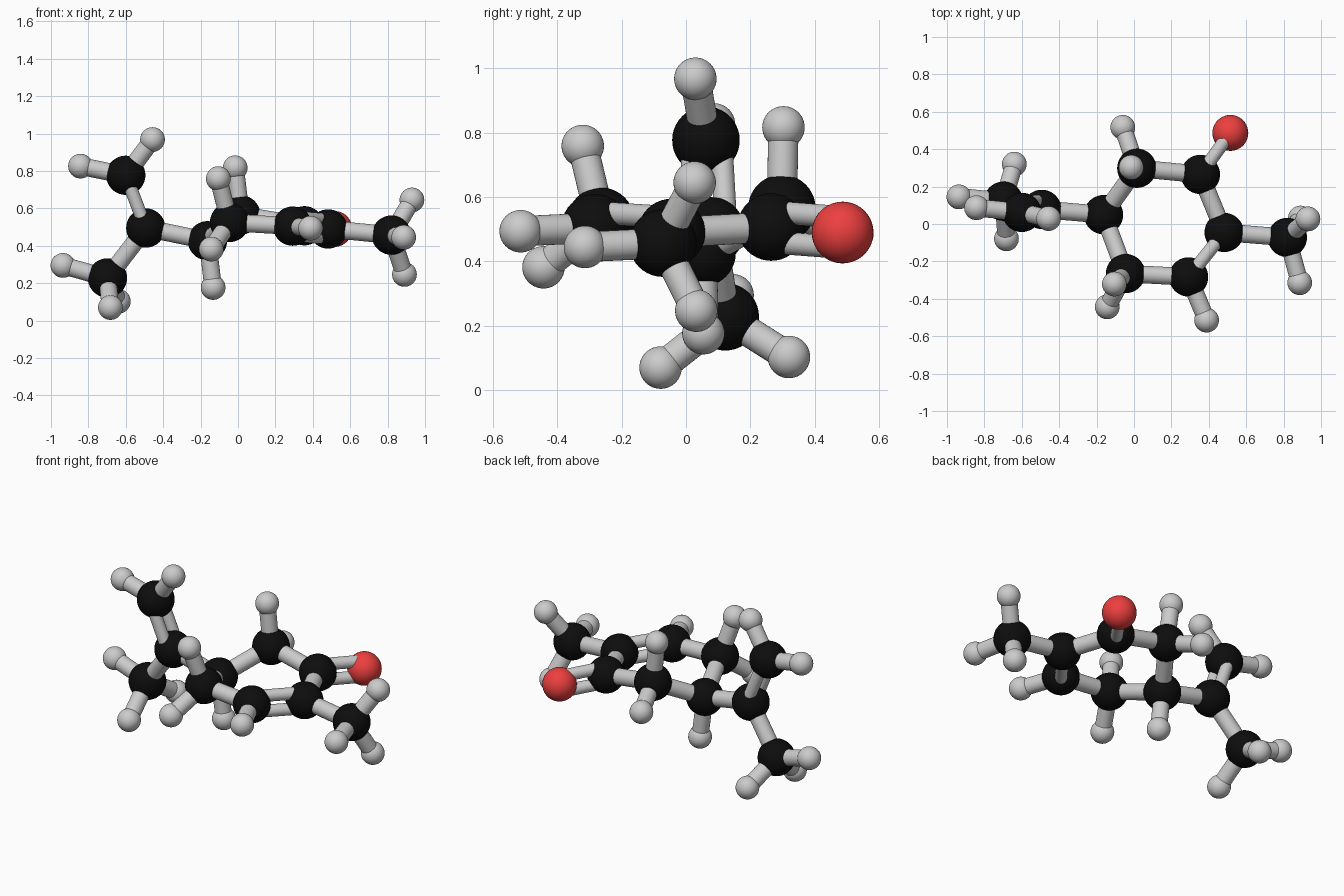
import bpy
from mathutils import Vector

if "Cube" in bpy.data.objects:
    bpy.data.objects.remove(bpy.data.objects["Cube"])

def material(name, rgb):
    m = bpy.data.materials.new(name)
    m.diffuse_color = (*rgb, 1)
    m.use_nodes = True
    m.node_tree.nodes["Principled BSDF"].inputs["Base Color"].default_value = m.diffuse_color
    return m

BLACK = material("carbon_black", (0.004, 0.004, 0.004))
RED = material("oxygen_red", (0.85, 0.05, 0.05))
SINGLE_R, DOUBLE_R, DOUBLE_GAP = 0.047, 0.035, 0.047

def atom(name, pos, radius, mat=None):
    bpy.ops.mesh.primitive_uv_sphere_add(segments=40, ring_count=20, radius=radius, location=pos)
    ob = bpy.context.object
    ob.name = name
    bpy.ops.object.shade_smooth()
    if mat:
        ob.data.materials.append(mat)

def rod(name, a, b, radius):
    a, b = Vector(a), Vector(b)
    d = b - a
    bpy.ops.mesh.primitive_cylinder_add(vertices=32, radius=radius, depth=d.length, location=(a + b) / 2)
    ob = bpy.context.object
    ob.name = name
    ob.rotation_mode = 'QUATERNION'
    ob.rotation_quaternion = d.to_track_quat('Z', 'Y')
    bpy.ops.object.shade_smooth_by_angle()

def double_rod(name, a, b, side):
    # two thinner rods, spread at right angles to the bond
    a, b = Vector(a), Vector(b)
    d = (b - a).normalized()
    s = Vector(side)
    s = (s - d * s.dot(d)).normalized() * DOUBLE_GAP
    rod(name + "_a", a + s, b + s, DOUBLE_R)
    rod(name + "_b", a - s, b - s, DOUBLE_R)

# black atoms: six-membered ring, then side groups
carbon = {
    "ring_1": (-0.163, 0.05, 0.427), "ring_2": (0.015, 0.298, 0.565),
    "ring_3": (0.355, 0.265, 0.507), "ring_4": (0.482, -0.045, 0.49),
    "ring_5": (0.292, -0.283, 0.505), "ring_6": (-0.045, -0.265, 0.525),
    "right_tip": (0.82, -0.072, 0.457), "left_fork": (-0.493, 0.078, 0.495),
    "left_upper": (-0.60, 0.062, 0.777), "left_lower": (-0.698, 0.122, 0.228),
}
oxygen = (0.515, 0.487, 0.49)

# small grey atoms grouped by the black atom that carries them
hydrogen = {
    "ring_1": [(-0.133, 0.054, 0.177)],
    "ring_2": [(-0.06, 0.517, 0.485), (-0.015, 0.303, 0.817)],
    "ring_5": [(0.388, -0.514, 0.494)],
    "ring_6": [(-0.143, -0.443, 0.382), (-0.105, -0.321, 0.759)],
    "right_tip": [(0.93, 0.027, 0.645), (0.886, -0.314, 0.445), (0.89, 0.032, 0.247)],
    "left_upper": [(-0.842, 0.087, 0.826), (-0.457, 0.029, 0.968)],
    "left_lower": [(-0.936, 0.145, 0.295), (-0.682, -0.079, 0.07), (-0.64, 0.32, 0.103)],
}

for name, p in carbon.items():
    atom("carbon_" + name, p, 0.105, BLACK)
atom("oxygen", oxygen, 0.096, RED)

for name, group in hydrogen.items():
    for i, p in enumerate(group):
        atom(f"hydrogen_{name}_{i + 1}", p, 0.066)
        rod(f"hydrogen_bond_{name}_{i + 1}", carbon[name], p, SINGLE_R)

# single bonds between black atoms
for a, b in [("ring_1", "ring_2"), ("ring_2", "ring_3"), ("ring_3", "ring_4"),
             ("ring_5", "ring_6"), ("ring_6", "ring_1"), ("ring_4", "right_tip"),
             ("ring_1", "left_fork"), ("left_fork", "left_lower")]:
    rod(f"bond_{a}_{b}", carbon[a], carbon[b], SINGLE_R)

# double bonds
double_rod("double_bond_ring", carbon["ring_4"], carbon["ring_5"], (0, 0, 1))
double_rod("double_bond_oxygen", carbon["ring_3"], oxygen, (0, 0, 1))
double_rod("double_bond_fork", carbon["left_fork"], carbon["left_upper"], (0, 1, 0))
